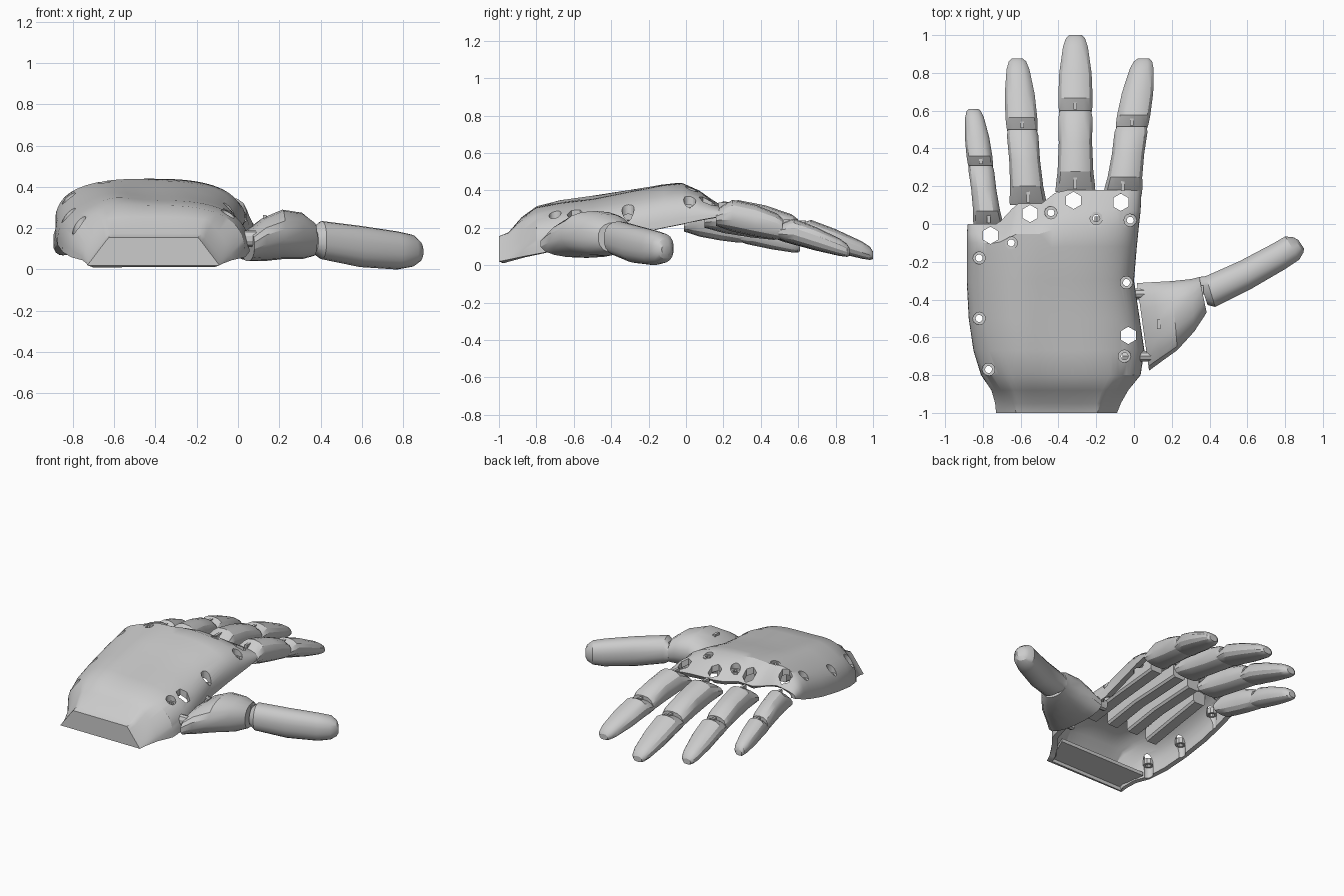
import bpy, bmesh, math
from mathutils import Vector
from mathutils.bvhtree import BVHTree

if "Cube" in bpy.data.objects:
    bpy.data.objects.remove(bpy.data.objects["Cube"])

grey = bpy.data.materials.new("light_grey_plastic")
grey.use_nodes = True
grey.diffuse_color = (0.6, 0.6, 0.6, 1)
grey.node_tree.nodes["Principled BSDF"].inputs["Base Color"].default_value = (0.6, 0.6, 0.6, 1)


def finish(bm, name, smooth=None):
    mesh = bpy.data.meshes.new(name)
    bm.to_mesh(mesh)
    bm.free()
    mesh.materials.append(grey)
    ob = bpy.data.objects.new(name, mesh)
    bpy.context.collection.objects.link(ob)
    if smooth:
        shade(ob, smooth)
    return ob


def activate(ob):
    bpy.ops.object.select_all(action='DESELECT')
    ob.select_set(True)
    bpy.context.view_layer.objects.active = ob


def shade(ob, degrees):
    activate(ob)
    bpy.ops.object.shade_smooth_by_angle(angle=math.radians(degrees))


def power(v, n):
    return math.copysign(abs(v) ** (2 / n), v)


def ramp(v, start, end):
    return min(1, max(0, (v - start) / (end - start)))


def loft(name, stations, sides=14, n=2.3, smooth=28):
    """Closed body; each station is (left x, left y, right x, right y, top, bottom)."""
    bm = bmesh.new()
    rings = []
    for ax, ay, bx, by, top, bottom in stations:
        a, b = Vector((ax, ay, 0)), Vector((bx, by, 0))
        ring = []
        for k in range(sides):
            t = 2 * math.pi * (k + 0.5) / sides
            p = (a + b) / 2 + (b - a) / 2 * power(math.cos(t), n)
            p.z = (top + bottom) / 2 + (top - bottom) / 2 * power(math.sin(t), n)
            ring.append(bm.verts.new(p))
        rings.append(ring)
    for r, s in zip(rings, rings[1:]):
        for k in range(sides):
            m = (k + 1) % sides
            bm.faces.new((r[k], r[m], s[m], s[k]))
    bm.faces.new(rings[0])
    bm.faces.new(rings[-1])
    bmesh.ops.recalc_face_normals(bm, faces=bm.faces)
    return finish(bm, name, smooth)


def apply_all(ob):
    activate(ob)
    for m in list(ob.modifiers):
        bpy.ops.object.modifier_apply(modifier=m.name)


# Palm shell: arched sections (y, left x, right x, rim z, top z, little finger setback)
palm_sections = [
    (-1.0, -.73, -.09, .02, .155, 0), (-.95, -.735, -.07, .03, .175, 0),
    (-.88, -.755, -.03, .045, .255, 0), (-.8, -.81, .035, .06, .31, 0),
    (-.67, -.85, .055, .085, .335, 0), (-.5, -.875, .03, .12, .355, 0),
    (-.3, -.885, .0, .16, .395, .01), (-.12, -.885, .015, .2, .43, .04),
    (-.02, -.885, .025, .22, .44, .08), (.07, -.885, .035, .24, .4, .12),
    (.18, -.88, .04, .26, .325, .18)]
bm = bmesh.new()
rows = []
steps = 40
for y, xl, xr, rim, top, setback in palm_sections:
    row = []
    chamfered = ramp(y, -.8, -.97)
    for k in range(steps + 1):
        t = math.pi * k / steps
        u = power(math.cos(t), 2.7)
        x = (xl + xr) / 2 + (xr - xl) / 2 * u
        # The wrist has straight chamfers that blend into the rounded back of the hand
        rise = (chamfered * min(1, (1 - abs(u)) / .32)
                + (1 - chamfered) * power(max(math.sin(t), 0), 2.7))
        back = setback * (.4 * ramp(x, -.4, -.49) + .6 * ramp(x, -.62, -.72))
        # The outer edge of the hand forms a low lengthwise ridge
        ridge = .025 * math.exp(-((x + .62) / .12) ** 2) * ramp(y, -.92, -.75) * ramp(y, -.1, -.5)
        row.append(bm.verts.new((x, y - back, rim + (top + ridge - rim) * rise)))
    rows.append(row)
for r, s in zip(rows, rows[1:]):
    for k in range(steps):
        bm.faces.new((r[k], s[k], s[k + 1], r[k + 1]))
bm.faces.new(rows[0])
tree = BVHTree.FromBMesh(bm)
palm = finish(bm, "palm_shell")
wall = palm.modifiers.new("wall", 'SOLIDIFY')
wall.thickness = .038
wall.offset = -1
apply_all(palm)


def surface_z(x, y):
    hit = tree.ray_cast(Vector((x, y, 2)), Vector((0, 0, -1)))[0]
    return hit.z if hit else .3


# Holes through the shell: screw holes, knuckle openings and thumb opening
screws = [(-.82, -.18), (-.82, -.5), (-.77, -.77), (-.65, -.1), (-.44, .06),
          (-.2, .03), (-.02, .02), (-.04, -.31), (-.05, -.7)]
openings = [(-.76, -.06), (-.55, .055), (-.32, .125), (-.07, .115), (-.03, -.59)]
bm = bmesh.new()
for spots, radius, sides in ((screws, .033, 12), (openings, .046, 6)):
    for x, y in spots:
        made = bmesh.ops.create_cone(bm, cap_ends=True, segments=sides, radius1=radius,
                                     radius2=radius, depth=.8)
        bmesh.ops.translate(bm, vec=(x, y, .35), verts=made["verts"])
cutter = finish(bm, "hole_cutter")
cutter.hide_render = True
cut = palm.modifiers.new("holes", 'BOOLEAN')
cut.object = cutter
cut.solver = 'EXACT'
apply_all(palm)
bpy.data.objects.remove(cutter)
shade(palm, 32)

# Screw collars: short open tubes sunk into the holes
for i, (x, y) in enumerate(screws):
    bm = bmesh.new()
    top = min(surface_z(x + d, y) for d in (-.03, 0, .03)) - .005
    loops = []
    for radius, z in ((.035, top - .04), (.035, top), (.019, top), (.019, top - .04)):
        loops.append([bm.verts.new((x + radius * math.cos(k * math.pi / 5),
                                    y + radius * math.sin(k * math.pi / 5), z)) for k in range(10)])
    for j in range(4):
        r, s = loops[j], loops[(j + 1) % 4]
        for k in range(10):
            bm.faces.new((r[k], r[(k + 1) % 10], s[(k + 1) % 10], s[k]))
    bmesh.ops.recalc_face_normals(bm, faces=bm.faces)
    finish(bm, f"screw_collar_{i + 1}", 35)

# Cord guides running lengthwise under the shell roof
for i, (x, end) in enumerate(((-.67, -.13), (-.51, .0), (-.34, .06), (-.16, .04))):
    loft(f"cord_guide_{i + 1}", [(x - .05, y, x + .05, y, surface_z(x, y) - .025,
                                  surface_z(x, y) - .135) for y in (-.62, -.35, end)], 8, 6)

# Flat floor closing the wrist from below
bm = bmesh.new()
bmesh.ops.create_cube(bm, size=1)
for v in bm.verts:
    deep = v.co.y > 0
    v.co = (-.4 + v.co.x * (.7 if deep else .57), -.8 if deep else -.98,
            (.064 if deep else .03) + (.025 if v.co.z > 0 else 0))
finish(bm, "wrist_floor")


def peg(name, x, y, z, length):
    bm = bmesh.new()
    bmesh.ops.create_cube(bm, size=1)
    bmesh.ops.scale(bm, vec=(.018, length, .03), verts=bm.verts)
    bmesh.ops.translate(bm, vec=(x, y, z), verts=bm.verts)
    finish(bm, name)


def finger(name, base, joint, tip, half, zs):
    """Two hinged segments; zs are the centre heights at base, joint and tip."""

    def station(start, end, t, width, up, down):
        x, y, z = start.lerp(end, t)
        return (x - half * width, y, x + half * width, y, z + up, z - down)

    b, j, e = (Vector((*p, z)) for p, z in zip((base, joint, tip), zs))
    loft(name + "_lower_segment", [station(b, j, *s) for s in (
        (0, 1.16, .01, .07), (.08, 1.14, .04, .073), (.25, 1.04, .09, .08),
        (.6, .97, .09, .078), (.92, .99, .07, .07), (1, .9, .05, .06))])
    loft(name + "_tip_segment", [station(j, e, *s) for s in (
        (-.06, .92, .005, .065), (.04, .98, .035, .068), (.17, 1, .07, .066),
        (.5, .94, .064, .06), (.85, .72, .045, .048), (.96, .55, .03, .04),
        (1, .36, .01, .03))])
    # Cord eyelets at the two hinges
    peg(name + "_base_eyelet", b.x, b.y + .045, b.z + .04, .06)
    peg(name + "_joint_eyelet", j.x, j.y + .025, j.z + .03, .035)


finger("little_finger", (-.77, -.01), (-.812, .31), (-.85, .61), .07, (.25, .185, .105))
finger("ring_finger", (-.56, .1), (-.592, .5), (-.618, .875), .086, (.27, .2, .08))
finger("middle_finger", (-.31, .17), (-.31, .6), (-.31, 1.0), .093, (.28, .195, .063))
finger("index_finger", (-.06, .16), (-.012, .515), (.05, .875), .09, (.28, .2, .08))

# Thumb: wide base and tapering rounded tip
loft("thumb_base", [
    (.015, -.31, .08, -.78, .19, .04), (.1, -.305, .14, -.735, .25, .04),
    (.2, -.3, .23, -.67, .29, .05), (.3, -.29, .32, -.57, .275, .05),
    (.345, -.28, .385, -.47, .23, .065)], 18, 2.3)
loft("thumb_tip", [
    (.34, -.28, .39, -.43, .2, .08), (.38, -.275, .43, -.44, .235, .05),
    (.56, -.195, .62, -.345, .212, .012), (.74, -.1, .8, -.24, .185, .0),
    (.8, -.065, .875, -.19, .17, .012), (.845, -.07, .898, -.15, .14, .035),
    (.87, -.085, .9, -.13, .11, .06)], 18, 2.3)
peg("thumb_eyelet", .36, -.35, .2, .05)
peg("thumb_base_eyelet", .13, -.53, .25, .05)

# Hinge lugs joining the thumb to the palm
for i, y in enumerate((-.37, -.7)):
    loft(f"thumb_hinge_{i + 1}", [(x, y + .03, x, y - .03, .19, .11) for x in (-.06, .09)], 10, 2)
